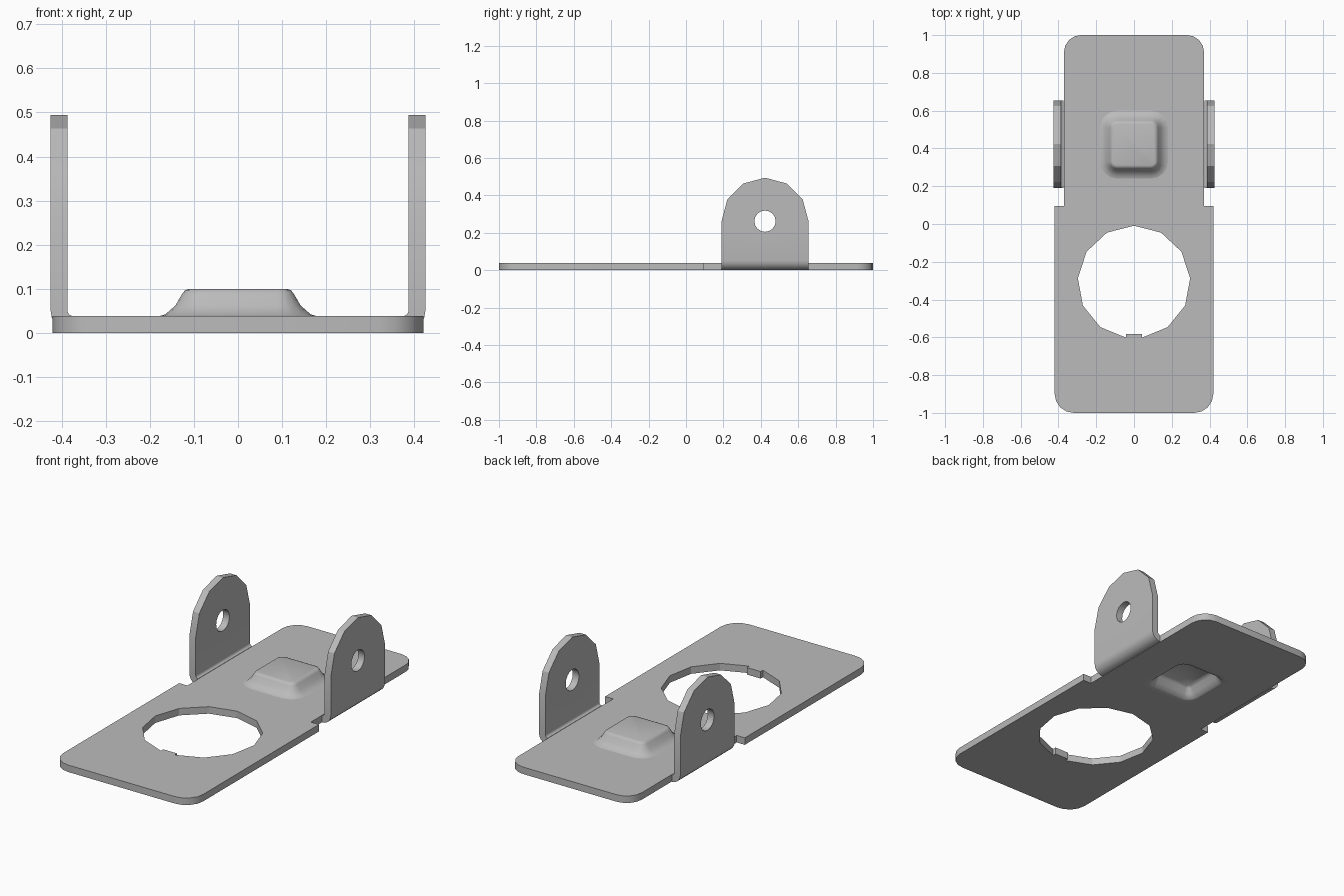
import bpy, bmesh
from math import sin, cos, pi, radians

cube = bpy.data.objects.get("Cube")
if cube:
    bpy.data.objects.remove(cube)

steel = bpy.data.materials.new("grey steel")
steel.use_nodes = True
colour = (0.5, 0.5, 0.5, 1)
steel.diffuse_color = colour
steel.node_tree.nodes["Principled BSDF"].inputs["Base Color"].default_value = colour

T = 0.038                 # sheet thickness
BUMP_Y, BUMP_CORE = 0.42, 0.09


def arc(cx, cy, r, start, end, steps):
    """Points along an arc, angles in degrees."""
    angles = [radians(start + (end - start) * i / steps) for i in range(steps + 1)]
    return [(cx + r * cos(a), cy + r * sin(a)) for a in angles]


def rounded_square(half):
    r, c = half - BUMP_CORE, BUMP_CORE
    pts = []
    for i, (sx, sy) in enumerate([(1, 1), (-1, 1), (-1, -1), (1, -1)]):
        pts += arc(sx * c, BUMP_Y + sy * c, r, 90 * i, 90 * i + 90, 4)
    return pts


def add_loop(bm, pts, z):
    return [bm.verts.new((x, y, z)) for x, y in pts]


def add_walls(bm, a, b):
    n = len(a)
    return [bm.faces.new((a[i], a[(i + 1) % n], b[(i + 1) % n], b[i])) for i in range(n)]


def slab(walled, open_loops=()):
    """Flat sheet from an outline and its holes; open loops get no wall."""
    bm = bmesh.new()
    levels = []
    for z in (0, T):
        loops = [add_loop(bm, p, z) for p in list(walled) + list(open_loops)]
        edges = [bm.edges.new((l[i - 1], l[i])) for l in loops for i in range(len(l))]
        bmesh.ops.triangle_fill(bm, edges=edges, use_beauty=True, normal=(0, 0, 1))
        levels.append(loops)
    for low, high in list(zip(*levels))[:len(walled)]:
        add_walls(bm, low, high)
    bmesh.ops.recalc_face_normals(bm, faces=bm.faces)
    return bm


def finish(bm, name, angle):
    mesh = bpy.data.meshes.new(name)
    bm.to_mesh(mesh)
    bm.free()
    mesh.materials.append(steel)
    ob = bpy.data.objects.new(name, mesh)
    bpy.context.collection.objects.link(ob)
    bpy.ops.object.select_all(action='DESELECT')
    ob.select_set(True)
    bpy.context.view_layer.objects.active = ob
    bpy.ops.object.shade_smooth_by_angle(angle=radians(angle))
    return ob


# Base plate: wide front, narrower back, round opening with a small key tab
W, N = 0.42, 0.371
right_half = arc(W - 0.1, -0.9, 0.1, -90, 0, 4) + [(W, 0.095), (N, 0.095)]
right_half += arc(N - 0.09, 0.91, 0.09, 0, 90, 4)
outline = right_half + [(-x, y) for x, y in reversed(right_half)]
opening = arc(0, -0.307, 0.298, -82, 262, 12) + [(-0.041, -0.582), (0.041, -0.582)]
finish(slab([outline, opening], [rounded_square(0.18)]), "base_plate", 25)

# Pressed bump: raised above, hollow below
bm = bmesh.new()
upper = [(0.18, T), (0.165, 0.042), (0.142, 0.062), (0.127, 0.088), (0.12, 0.097), (0.11, 0.1)]
lower = [(0.18, 0), (0.155, 0), (0.145, 0.003), (0.125, 0.024), (0.112, 0.05), (0.1, 0.062)]
for profile, sign in ((upper, 1), (lower, -1)):
    rings = [add_loop(bm, rounded_square(h), z) for h, z in profile]
    faces = [bm.faces.new(rings[-1])]
    for a, b in zip(rings, rings[1:]):
        faces += add_walls(bm, a, b)
    bm.normal_update()
    bmesh.ops.reverse_faces(bm, faces=[f for f in faces if f.normal.z * sign < 0])
finish(bm, "pressed_bump", 50)

# Ears: cut flat, then folded up around a bend line
INNER = 0.014
OUTER = INNER + T
BEND_X, BEND_LEN, ROWS = 0.373, 0.07, 5
EAR_Y, EAR_R, EAR_Z = 0.4225, 0.2325, 0.262


def flat_height(z):
    return BEND_LEN + z - OUTER


def make_ear(name, side):
    c = flat_height(EAR_Z)
    shape = arc(EAR_Y, c, EAR_R, 0, 180, 6)
    shape += [(EAR_Y - EAR_R, 0), (EAR_Y + EAR_R, 0)]
    pin_hole = arc(EAR_Y, c, 0.057, 0, 337.5, 15)
    bm = slab([shape, pin_hole])
    for i in range(1, ROWS + 1):
        geom = bm.verts[:] + bm.edges[:] + bm.faces[:]
        bmesh.ops.bisect_plane(bm, geom=geom, plane_co=(0, BEND_LEN * i / ROWS, 0),
                               plane_no=(0, 1, 0))
    for v in bm.verts:
        y, u, d = v.co
        a = min(u / BEND_LEN, 1) * pi / 2
        r = OUTER - d
        v.co = (side * (BEND_X + r * sin(a)), y,
                OUTER - r * cos(a) + max(u - BEND_LEN, 0))
    bmesh.ops.recalc_face_normals(bm, faces=bm.faces)
    finish(bm, name, 25)


make_ear("left_ear", 1)
make_ear("right_ear", -1)
